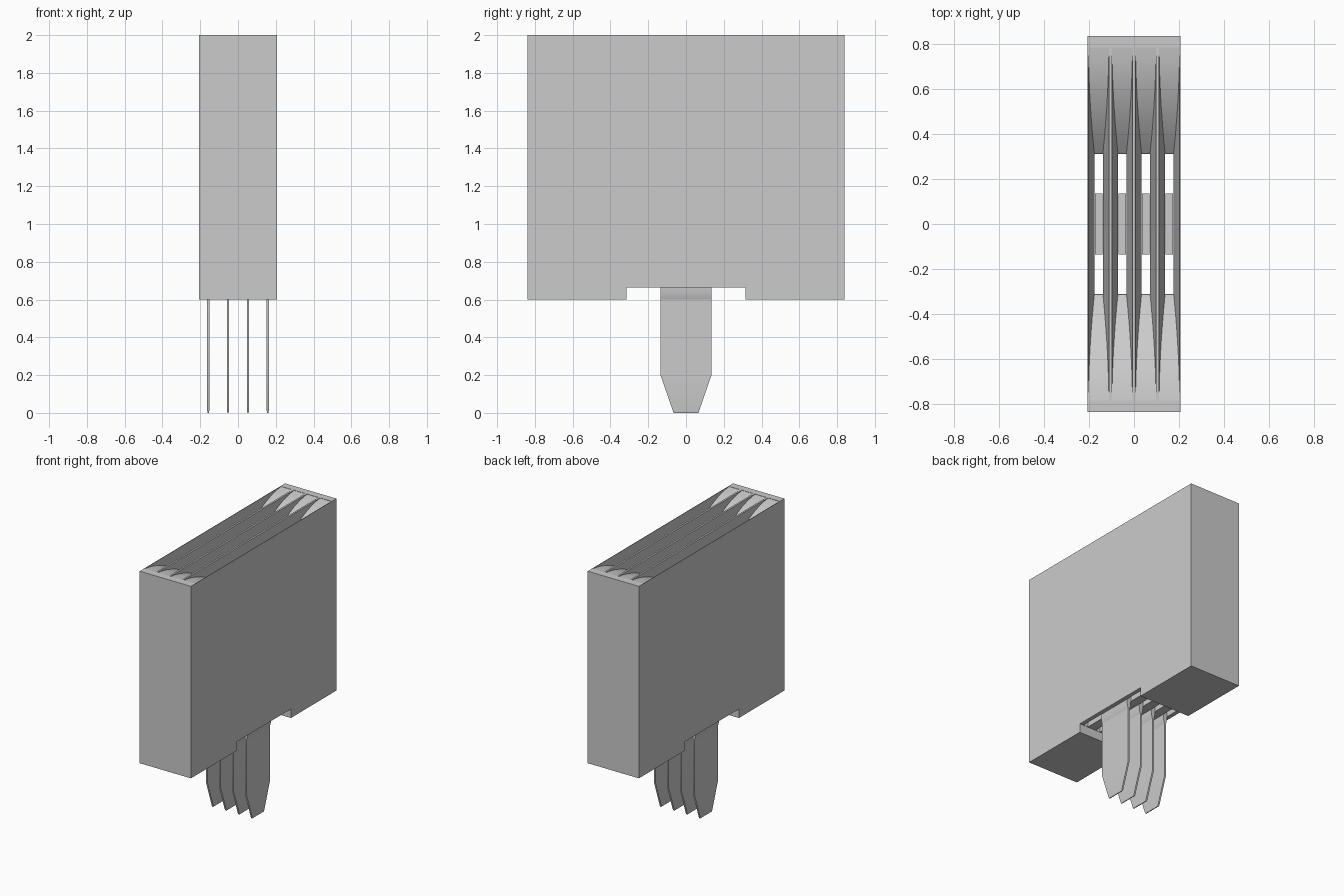
import bpy
import bmesh

cube = bpy.data.objects.get("Cube")
if cube:
    bpy.data.objects.remove(cube, do_unlink=True)

grey = bpy.data.materials.new("light_grey")
grey.use_nodes = True
colour = (0.6, 0.6, 0.6, 1)
grey.diffuse_color = colour
grey.node_tree.nodes["Principled BSDF"].inputs["Base Color"].default_value = colour

PITCH = 0.105
CENTRES = [(i - 1.5) * PITCH for i in range(4)]
HALF_X, HALF_Y, BASE, TOP = 0.207, 0.838, 0.6, 2.0
NOTCH_Y, NOTCH_Z = 0.314, 0.665
LEAD_IN, MOUTH, THROAT = 0.22, 0.046, 0.019


def loft(bm, sections):
    """Skin a row of equal-length cross-sections and cap both ends."""
    rings = [[bm.verts.new(p) for p in s] for s in sections]
    n = len(rings[0])
    for a, b in zip(rings, rings[1:]):
        for k in range(n):
            bm.faces.new((a[k], a[(k + 1) % n], b[(k + 1) % n], b[k]))
    bm.faces.new(rings[0])
    bm.faces.new(rings[-1])


def finish(bm, name):
    bmesh.ops.recalc_face_normals(bm, faces=bm.faces)
    mesh = bpy.data.meshes.new(name)
    bm.to_mesh(mesh)
    bm.free()
    mesh.materials.append(grey)
    obj = bpy.data.objects.new(name, mesh)
    bpy.context.collection.objects.link(obj)
    return obj


def activate(obj):
    bpy.ops.object.select_all(action="DESELECT")
    obj.select_set(True)
    bpy.context.view_layer.objects.active = obj


def smooth(obj):
    activate(obj)
    bpy.ops.object.shade_smooth_by_angle(angle=0.52)


def cut(obj, cutter):
    activate(obj)
    cutter.hide_render = True
    mod = obj.modifiers.new("cut", "BOOLEAN")
    mod.operation, mod.solver, mod.object = "DIFFERENCE", "EXACT", cutter
    bpy.ops.object.modifier_apply(modifier=mod.name)
    bpy.data.objects.remove(cutter, do_unlink=True)


# Housing with a notch across the underside
half = [(NOTCH_Y, NOTCH_Z), (NOTCH_Y, BASE), (HALF_Y, BASE), (HALF_Y, TOP)]
outline = half + [(-y, z) for y, z in reversed(half)]
bm = bmesh.new()
loft(bm, [[(x, y, z) for y, z in outline] for x in (-HALF_X, HALF_X)])
housing = finish(bm, "housing")


# Tapered lead-in grooves with rounded ends
def half_width(z):
    return MOUTH - (MOUTH - THROAT) * (TOP - z) / LEAD_IN


STEPS = 10
run = HALF_Y - NOTCH_Y
floor = [(HALF_Y - run * t, TOP - LEAD_IN * t * t)
         for t in (k / STEPS for k in range(1, STEPS + 1))]
floor = floor + [(-y, z) for y, z in reversed(floor)]
rim = TOP + 0.02
bm = bmesh.new()
for cx in CENTRES:
    loft(bm, [[(cx - half_width(rim), y, rim), (cx + half_width(rim), y, rim),
               (cx + half_width(z), y, z), (cx - half_width(z), y, z)]
              for y, z in floor])
cut(housing, finish(bm, "groove_cutter"))

# Straight slots running down through the housing
bm = bmesh.new()
for cx in CENTRES:
    loft(bm, [[(cx + sx * THROAT, sy * (NOTCH_Y - 0.002), z)
               for sx, sy in ((-1, -1), (1, -1), (1, 1), (-1, 1))]
              for z in (0.5, TOP - LEAD_IN + 0.01)])
cut(housing, finish(bm, "slot_cutter"))
smooth(housing)

# Contact pins: flared head and a flat tapered blade
PIN_Y, BLADE = 0.135, 0.006
flare = [(0.017, 0.7), (0.017, 0.665), (0.015, 0.64), (0.011, 0.615), (BLADE, 0.6)]
flare = flare + [(-x, z) for x, z in reversed(flare)]
blade = [(BASE, PIN_Y, BLADE), (0.2, PIN_Y, BLADE),
         (0.012, 0.07, BLADE), (0, 0.066, 0.003)]
for i, cx in enumerate(CENTRES):
    bm = bmesh.new()
    loft(bm, [[(cx + x, y, z) for x, z in flare] for y in (-PIN_Y, PIN_Y)])
    loft(bm, [[(cx + sx * t, sy * y, z)
               for sx, sy in ((-1, -1), (1, -1), (1, 1), (-1, 1))]
              for z, y, t in blade])
    smooth(finish(bm, f"contact_pin_{i + 1}"))
